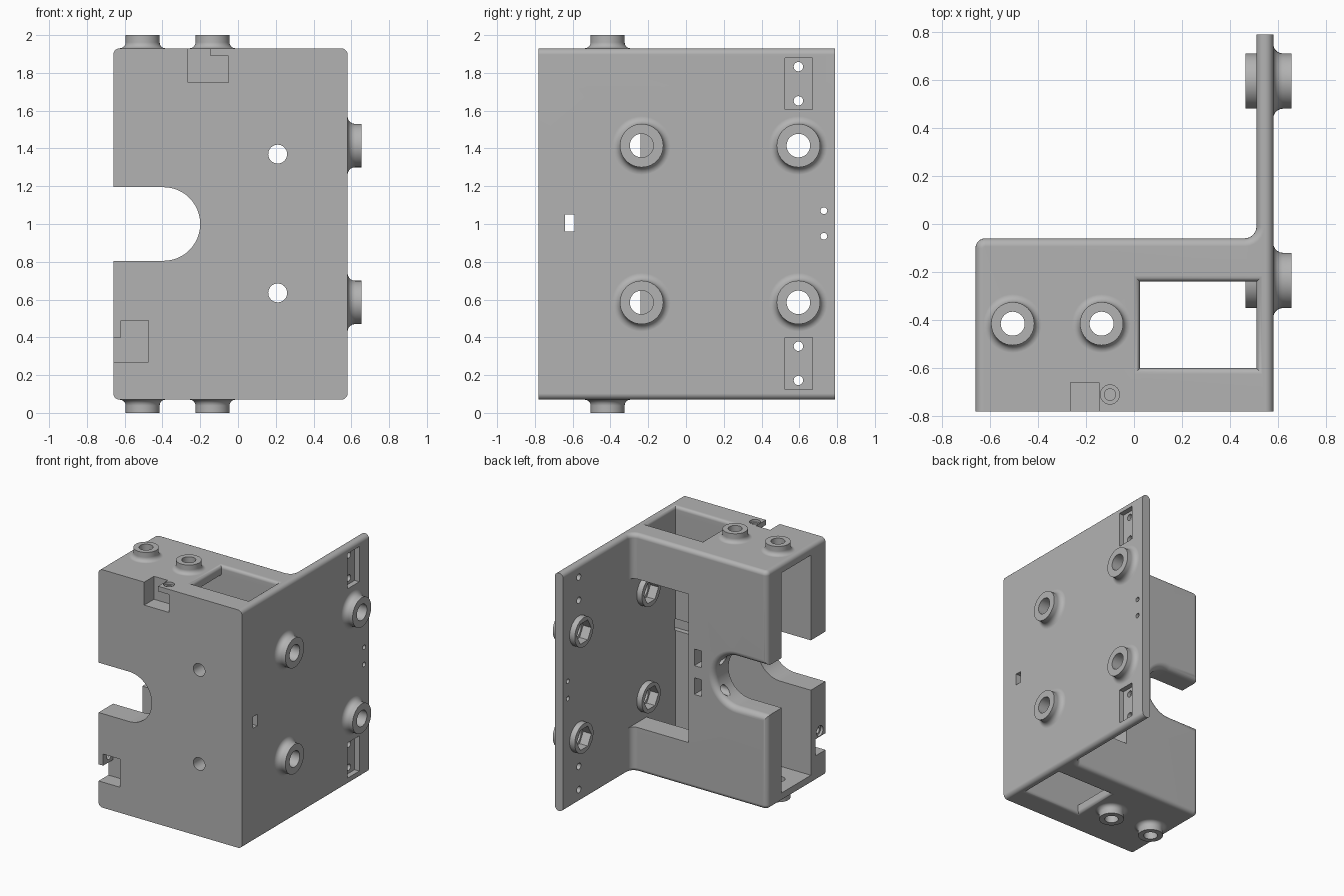
import bpy, bmesh, math

cube = bpy.data.objects.get("Cube")
if cube:
    bpy.data.objects.remove(cube, do_unlink=True)

grey = bpy.data.materials.new("plain grey")
grey.use_nodes = True
grey.diffuse_color = (0.45, 0.45, 0.45, 1)
grey.node_tree.nodes["Principled BSDF"].inputs["Base Color"].default_value = (0.45, 0.45, 0.45, 1)

FRONT, BACK, WALL_BACK = -0.78, 0.79, -0.06
LEFT, RIGHT, INNER = -0.66, 0.58, 0.51
LOW, HIGH = 0.07, 1.93
IN_FRONT, IN_BACK = -0.60, -0.24      # cavity faces


def place(u, v, t, axis):
    return {"X": (t, u, v), "Y": (u, t, v), "Z": (u, v, t)}[axis]


def loft(name, sections, axis):
    """Solid through 2D outlines with equal point counts, stacked along an axis."""
    bm = bmesh.new()
    rings = [[bm.verts.new(place(u, v, t, axis)) for u, v in pts] for pts, t in sections]
    n = len(rings[0])
    for a, b in zip(rings, rings[1:]):
        for i in range(n):
            j = (i + 1) % n
            bm.faces.new((a[i], a[j], b[j], b[i]))
    bm.faces.new(rings[0])
    bm.faces.new(rings[-1])
    bmesh.ops.recalc_face_normals(bm, faces=bm.faces)
    mesh = bpy.data.meshes.new(name)
    bm.to_mesh(mesh)
    bm.free()
    mesh.materials.append(grey)
    obj = bpy.data.objects.new(name, mesh)
    bpy.context.scene.collection.objects.link(obj)
    return obj


def arc(cu, cv, r, start, end, steps):
    angles = [math.radians(start + (end - start) * i / steps) for i in range(steps + 1)]
    return [(cu + r * math.cos(a), cv + r * math.sin(a)) for a in angles]


def circle(u, v, r, n=40):
    return arc(u, v, r, 0, 360, n)[:-1]


def rect(u0, u1, v0, v1, grow=0):
    return [(u0 - grow, v0 - grow), (u1 + grow, v0 - grow),
            (u1 + grow, v1 + grow), (u0 - grow, v1 + grow)]


def combine(body, tool, operation):
    mod = body.modifiers.new("boolean", "BOOLEAN")
    mod.operation, mod.solver, mod.object = operation, "EXACT", tool
    graph = bpy.context.evaluated_depsgraph_get()
    mesh = bpy.data.meshes.new_from_object(body.evaluated_get(graph))
    body.modifiers.clear()
    body.data = mesh
    bpy.data.objects.remove(tool, do_unlink=True)


def cut(sections, axis):
    combine(body, loft("cutter", sections, axis), "DIFFERENCE")


def cut_box(x0, x1, y0, y1, z0, z1):
    cut([(rect(x0, x1, y0, y1), z0), (rect(x0, x1, y0, y1), z1)], "Z")


def drill(u, v, r, t0, t1, axis, sides=32):
    cut([(circle(u, v, r, sides), t0), (circle(u, v, r, sides), t1)], axis)


def boss(u, v, r, flare, base, tip, axis):
    """Round boss with a concave fillet at its foot."""
    way = 1 if tip > base else -1
    sections = [(circle(u, v, r + flare), base - way * 0.02)]
    for i in range(6):
        a = math.radians(18 * i)
        sections.append((circle(u, v, r + flare * (1 - math.sin(a))),
                         base + way * flare * (1 - math.cos(a))))
    sections.append((circle(u, v, r), tip))
    combine(body, loft("boss", sections, axis), "UNION")


# L-shaped block: housing plus long side plate, with rounded upper and lower edges
plan = [(LEFT, FRONT), (RIGHT, FRONT), (RIGHT, BACK), (INNER, BACK)]
plan += arc(INNER - 0.05, WALL_BACK + 0.05, 0.05, 0, -90, 6)
plan += arc(LEFT + 0.04, WALL_BACK - 0.04, 0.04, 90, 180, 6)
body = loft("bracket_housing", [(plan, LOW), (plan, HIGH)], "Z")
bm = bmesh.new()
bm.from_mesh(body.data)
edges = []
for e in bm.edges:
    a, b = (v.co for v in e.verts)
    square_end = any(abs(a.y - y) < 0.001 and abs(b.y - y) < 0.001 for y in (FRONT, BACK))
    if abs(a.z - b.z) < 0.001 and not square_end:
        edges.append(e)
bmesh.ops.bevel(bm, geom=edges, offset=0.033, segments=5, profile=0.5,
                affect="EDGES", clamp_overlap=False)
bm.to_mesh(body.data)
bm.free()

# Cavity open at one side, and the rear window
cut_box(LEFT - 0.1, INNER, IN_FRONT, IN_BACK, LOW + 0.07, HIGH - 0.07)
cut_box(0.02, INNER, IN_BACK - 0.1, 0.05, 0.42, 1.58)

# Upper and lower windows with rounded rims
for face, way in ((HIGH, 1), (LOW, -1)):
    rim = [(rect(0.025, INNER, IN_FRONT, IN_BACK), face - way * 0.1)]
    for i in range(5):
        a = math.radians(22.5 * i)
        rim.append((rect(0.025, INNER, IN_FRONT, IN_BACK, 0.025 * (1 - math.cos(a))),
                    face - way * 0.025 * (1 - math.sin(a))))
    rim.append((rim[-1][0], face + way * 0.02))
    cut(rim, "Z")


# Rounded slot through front and back walls, flared at the back
def slot(grow):
    r = 0.195 + grow
    return [(LEFT - 0.2, 1 - r)] + arc(-0.395, 1, r, -90, 90, 24) + [(LEFT - 0.2, 1 + r)]


sections = [(slot(0), FRONT - 0.1)]
for i in range(6):
    a = math.radians(18 * i)
    sections.append((slot(0.045 * (1 - math.cos(a))), WALL_BACK - 0.045 * (1 - math.sin(a))))
sections.append((slot(0.045), WALL_BACK + 0.05))
cut(sections, "Y")

# Upper and lower bosses
for x in (-0.505, -0.135):
    boss(x, -0.415, 0.09, 0.032, HIGH, 2.0, "Z")
    boss(x, -0.415, 0.09, 0.032, LOW, 0.0, "Z")
    drill(x, -0.415, 0.05, -0.1, 2.1, "Z")

# Side plate bosses, with hexagonal nut seats on the inner face
for y in (-0.235, 0.595):
    for z in (0.585, 1.415):
        boss(y, z, 0.115, 0.04, RIGHT, 0.655, "X")
        seat = [(circle(y, z, 0.115), 0.465), (circle(y, z, 0.115), INNER + 0.02)]
        combine(body, loft("nut_seat", seat, "X"), "UNION")
        drill(y, z, 0.0625, 0.4, 0.7, "X")
        drill(y, z, 0.09, 0.4, 0.535, "X", 6)

# Side plate pockets and small holes
for z0, z1 in ((0.125, 0.40), (1.605, 1.88)):
    cut_box(RIGHT - 0.04, RIGHT + 0.1, 0.525, 0.67, z0, z1)
    for z in (z0 + 0.047, z1 - 0.047):
        drill(0.595, z, 0.025, 0.4, 0.7, "X", 20)
for z in (0.935, 1.07):
    drill(0.73, z, 0.018, 0.4, 0.7, "X", 20)

# Thin strap channel beside the front wall
cut_box(-0.3, 0.7, -0.64, -0.59, 0.96, 1.05)

# Front wall holes
for z in (0.635, 1.37):
    drill(0.21, z, 0.05, -0.9, -0.5, "Y")

# Corner recesses at the front, each with a screw tab
cut_box(-0.265, -0.145, FRONT - 0.1, -0.66, 1.75, 2.05)
cut_box(-0.15, -0.05, FRONT - 0.1, -0.66, 1.75, 1.89)
drill(-0.1, -0.71, 0.04, 1.91, 2.0, "Z", 24)
drill(-0.1, -0.71, 0.024, 1.85, 2.0, "Z", 24)
cut_box(-0.62, -0.475, FRONT - 0.1, -0.66, 0.27, 0.49)
cut_box(LEFT - 0.1, -0.61, FRONT - 0.1, -0.66, 0.27, 0.40)
drill(-0.71, 0.445, 0.04, LEFT - 0.1, LEFT + 0.02, "X", 24)
drill(-0.71, 0.445, 0.024, LEFT - 0.1, -0.6, "X", 24)

# Back wall pockets with cross holes into the rounded slot
for z in (0.875, 1.1):
    cut_box(-0.09, -0.03, -0.17, 0.0, z - 0.065, z + 0.065)
    drill(-0.13, z, 0.035, -0.3, -0.06, "X", 20)

# Smooth curved faces, crisp edges
bpy.ops.object.select_all(action="DESELECT")
body.select_set(True)
bpy.context.view_layer.objects.active = body
bpy.ops.object.shade_smooth_by_angle(angle=math.radians(30))
weighted = body.modifiers.new("weighted normals", "WEIGHTED_NORMAL")
weighted.keep_sharp = True
